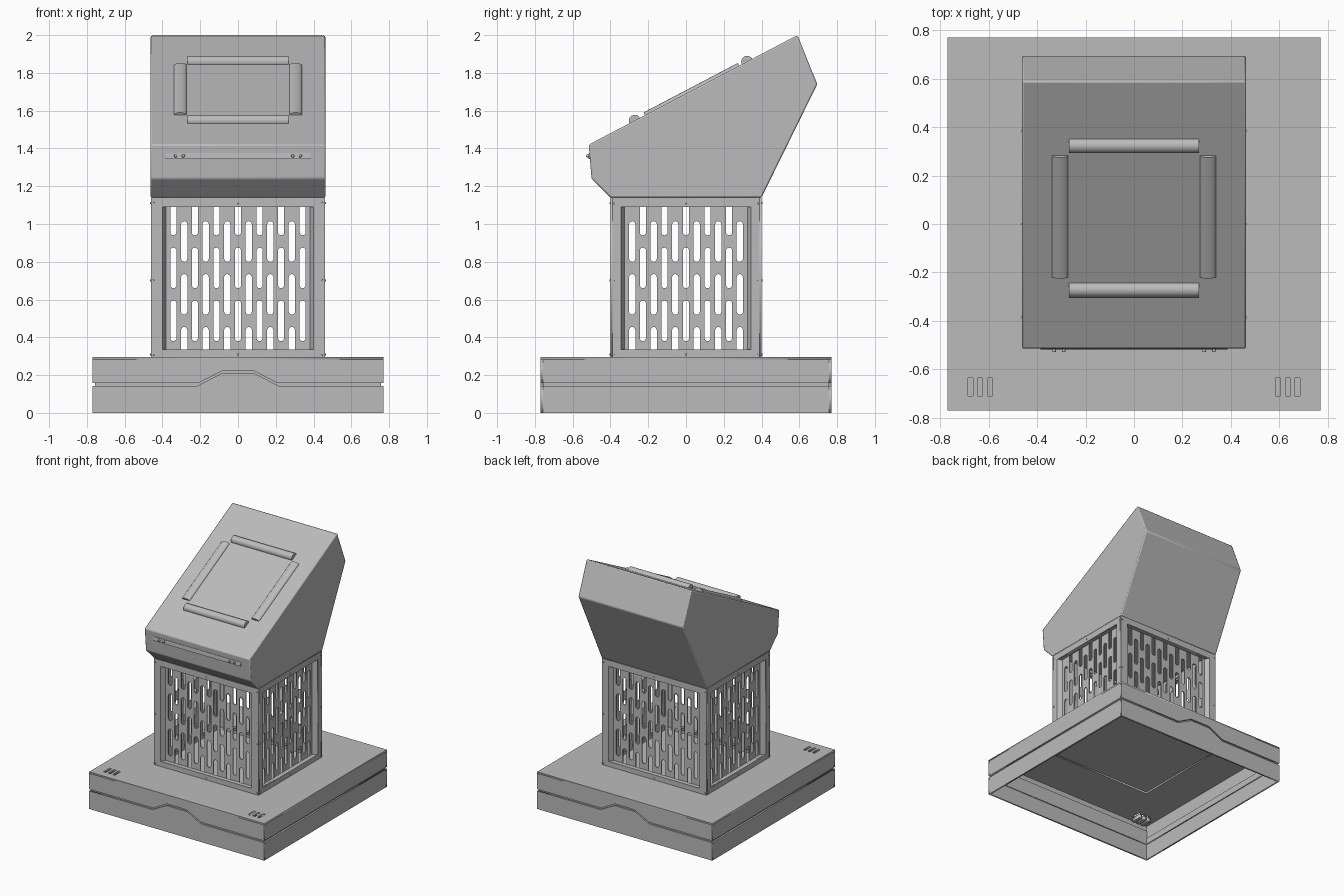
import bpy, bmesh
from math import pi, sin, cos, atan2
from mathutils import Matrix, Vector

cube = bpy.data.objects.get("Cube")
if cube:
    bpy.data.objects.remove(cube, do_unlink=True)

grey = bpy.data.materials.new("painted_grey_metal")
grey.use_nodes = True
colour = (0.5, 0.5, 0.5, 1)
grey.diffuse_color = colour
grey.node_tree.nodes["Principled BSDF"].inputs["Base Color"].default_value = colour

T = Matrix.Translation


def R(angle, axis):
    return Matrix.Rotation(angle, 4, axis)


def add_mesh(name, bm, matrix=Matrix()):
    bmesh.ops.recalc_face_normals(bm, faces=bm.faces)
    me = bpy.data.meshes.new(name)
    bm.to_mesh(me)
    bm.free()
    me.materials.append(grey)
    ob = bpy.data.objects.new(name, me)
    ob.matrix_world = matrix
    bpy.context.collection.objects.link(ob)
    return ob


def rect(x0, y0, x1, y1):
    return [(x0, y0), (x1, y0), (x1, y1), (x0, y1)]


def plate(name, outline, thickness, matrix, holes=()):
    """Sheet cut from a flat outline with holes, outer face at local z = 0."""
    cu = bpy.data.curves.new(name, 'CURVE')
    cu.dimensions = '2D'
    cu.fill_mode = 'BOTH'
    cu.extrude = thickness / 2
    for loop in [outline, *holes]:
        sp = cu.splines.new('POLY')
        sp.points.add(len(loop) - 1)
        for p, (x, y) in zip(sp.points, loop):
            p.co = (x, y, 0, 1)
        sp.use_cyclic_u = True
    tmp = bpy.data.objects.new(name + "_curve", cu)
    me = bpy.data.meshes.new_from_object(tmp)
    bm = bmesh.new()
    bm.from_mesh(me)
    bpy.data.objects.remove(tmp)
    bpy.data.meshes.remove(me)
    bpy.data.curves.remove(cu)
    bmesh.ops.remove_doubles(bm, verts=bm.verts, dist=1e-5)
    if not holes:
        bmesh.ops.dissolve_limit(bm, angle_limit=0.01, verts=bm.verts, edges=bm.edges)
    bmesh.ops.translate(bm, verts=bm.verts, vec=(0, 0, -thickness / 2))
    return add_mesh(name, bm, matrix)


def box(name, lo, hi):
    return plate(name, rect(lo[0], lo[1], hi[0], hi[1]), hi[2] - lo[2], T((0, 0, hi[2])))


def facing(turn, dist):
    """Upright plane: local x runs along the wall, local y is up."""
    return R(turn, 'Z') @ T((0, -dist, 0)) @ R(pi / 2, 'X')


def smooth(ob):
    bpy.ops.object.select_all(action='DESELECT')
    ob.select_set(True)
    bpy.context.view_layer.objects.active = ob
    bpy.ops.object.shade_smooth_by_angle(angle=0.6)


SIDES = [("front", 0), ("left", pi / 2), ("back", pi), ("right", -pi / 2)]

# Base: hollow skirt split by a shadow gap, which steps up at front and back
B, H, WALL = 0.77, 0.295, 0.012
for side, turn in SIDES:
    bump = side in ("front", "back")
    w = B if bump else B - WALL

    def seam(z, half):
        step = [(-half, z), (-half + 0.125, z + 0.065), (half - 0.125, z + 0.065), (half, z)]
        return [(-w, z)] + (step if bump else []) + [(w, z)]

    plate(f"skirt_lower_{side}", [(w, 0), (-w, 0)] + seam(0.143, 0.215), WALL, facing(turn, B))
    plate(f"skirt_upper_{side}", [(w, H - WALL), (-w, H - WALL)] + seam(0.157, 0.21), WALL,
          facing(turn, B))
    plate(f"skirt_liner_{side}", rect(-0.755, 0.125, 0.755, 0.24 if bump else 0.175), 0.008,
          facing(turn, 0.757))

# Base top with vent slots and the column opening
CX, CY, Z0, Z1 = 0.46, 0.40, H, 1.14
vents = [rect(s * x - 0.01, -0.71, s * x + 0.01, -0.635) for s in (-1, 1) for x in (0.595, 0.635, 0.675)]
inner = rect(-CX + 0.02, -CY + 0.02, CX - 0.02, CY - 0.02)
plate("base_top", rect(-B, -B, B, B), WALL, T((0, 0, H)), vents + [inner])
plate("column_floor", rect(-CX + 0.012, -CY + 0.012, CX - 0.012, CY - 0.012), 0.006, T((0, 0, H + 0.006)))
for s, side in ((-1, "right"), (1, "left")):
    for x in (0.595, 0.635, 0.675):
        box(f"vent_pocket_{side}", (s * x - 0.014, -0.715, 0.24), (s * x + 0.014, -0.63, 0.27))


def slot(x, lo, hi, r=0.0165, n=6):
    """Round-ended slot, clipped where it runs behind the frame."""
    arc = [(cos(pi * i / n) * r, sin(pi * i / n) * r) for i in range(n + 1)]
    pts = [(x + a, hi - r + b) for a, b in arc] + [(x - a, lo + r - b) for a, b in arc]
    return [(px, min(max(pz, 0.322), 1.105)) for px, pz in pts]


def screw(name, matrix):
    bm = bmesh.new()
    bmesh.ops.create_cone(bm, cap_ends=True, segments=10, radius1=0.006, radius2=0.005, depth=0.01)
    add_mesh(name, bm, matrix)


# Column: four framed windows, each with a slotted panel set back inside
W0, W1, DEPTH = 0.335, 1.09, 0.035
for side, turn in SIDES:
    wide = side in ("front", "back")
    half, dist = (CX, CY) if wide else (CY - 0.012, CX)
    win = 0.40 if wide else 0.345
    back = win - 0.02
    m = facing(turn, dist)
    plate(f"column_frame_{side}", rect(-half, Z0, half, Z1), 0.012, m, [rect(-win, W0, win, W1)])

    # Slanted window reveal
    bm = bmesh.new()
    rings = []
    for x, z in ((win, -0.001), (back, -DEPTH)):
        rings.append([bm.verts.new((a, b, z)) for a, b in rect(-x, W0, x, W1)])
    for i in range(4):
        j = (i + 1) % 4
        bm.faces.new((rings[0][i], rings[0][j], rings[1][j], rings[1][i]))
    add_mesh(f"window_reveal_{side}", bm, m)

    # Staggered slots
    slots = []
    n = 6 if wide else 5
    for c in range(-n, n + 1):
        z = 0.24 if c % 2 else 0.10
        while z < 1.07:
            if z + 0.215 > 0.36:
                slots.append(slot(c * 0.057, z, z + 0.215))
            z += 0.28
    plate(f"slotted_panel_{side}", rect(-back, 0.30, back, 1.13), 0.008, m @ T((0, 0, -DEPTH)), slots)

    edge = CX - 0.012 if wide else 0.385
    for x in (-edge, 0, edge):
        for z in (0.31, 0.70, 1.11):
            if x or z != 0.70:
                screw(f"screw_{side}", m @ T((x, z, 0)))

# Hood: side profile extruded across the width, edges softened
nose, peak = Vector((-0.515, 1.42)), Vector((0.59, 2.0))
profile = [(-0.40, 1.14), (-0.50, 1.24), nose, peak, (0.695, 1.74), (0.40, 1.14)]
across = Matrix(((0, 0, 1, 0), (1, 0, 0, 0), (0, 1, 0, 0), (0, 0, 0, 1)))
hood = plate("hood", profile, 2 * 0.4625, T((0.4625, 0, 0)) @ across)
bev = hood.modifiers.new("soft_edges", 'BEVEL')
bev.width, bev.segments = 0.008, 2
smooth(hood)

# Four half-round rails on the sloping face
tilt = atan2(peak.y - nose.y, peak.x - nose.x)


def on_slope(x, y):
    z = nose.y + (y - nose.x) * (peak.y - nose.y) / (peak.x - nose.x)
    return T((x, y, z)) @ R(tilt, 'X')


def rail(name, length, width, height, matrix):
    arc = [(cos(pi * i / 12) * width / 2, sin(pi * i / 12) * height) for i in range(13)]
    smooth(plate(name, arc, length, matrix @ T((length / 2, 0, 0)) @ across))


for name, y in (("lower", -0.272), ("upper", 0.323)):
    rail(f"{name}_rail", 0.535, 0.062, 0.03, on_slope(0, y))
for name, x in (("right", -0.305), ("left", 0.305)):
    rail(f"{name}_rail", 0.5 / cos(tilt), 0.067, 0.016, on_slope(x, 0.032) @ R(pi / 2, 'Z'))

# Strip with fixing studs on the nose of the hood
lean = facing(0, 0.51) @ T((0, 1.36, 0)) @ R(-0.083, 'X')
plate("nose_strip", rect(-0.385, -0.016, 0.385, 0.016), 0.008, lean @ T((0, 0, 0.006)))
for x in (-0.33, -0.29, 0.29, 0.33):
    bm = bmesh.new()
    bmesh.ops.create_cone(bm, cap_ends=True, segments=12, radius1=0.009, radius2=0.007, depth=0.016)
    add_mesh("nose_stud", bm, lean @ T((x, 0, 0.01)))
